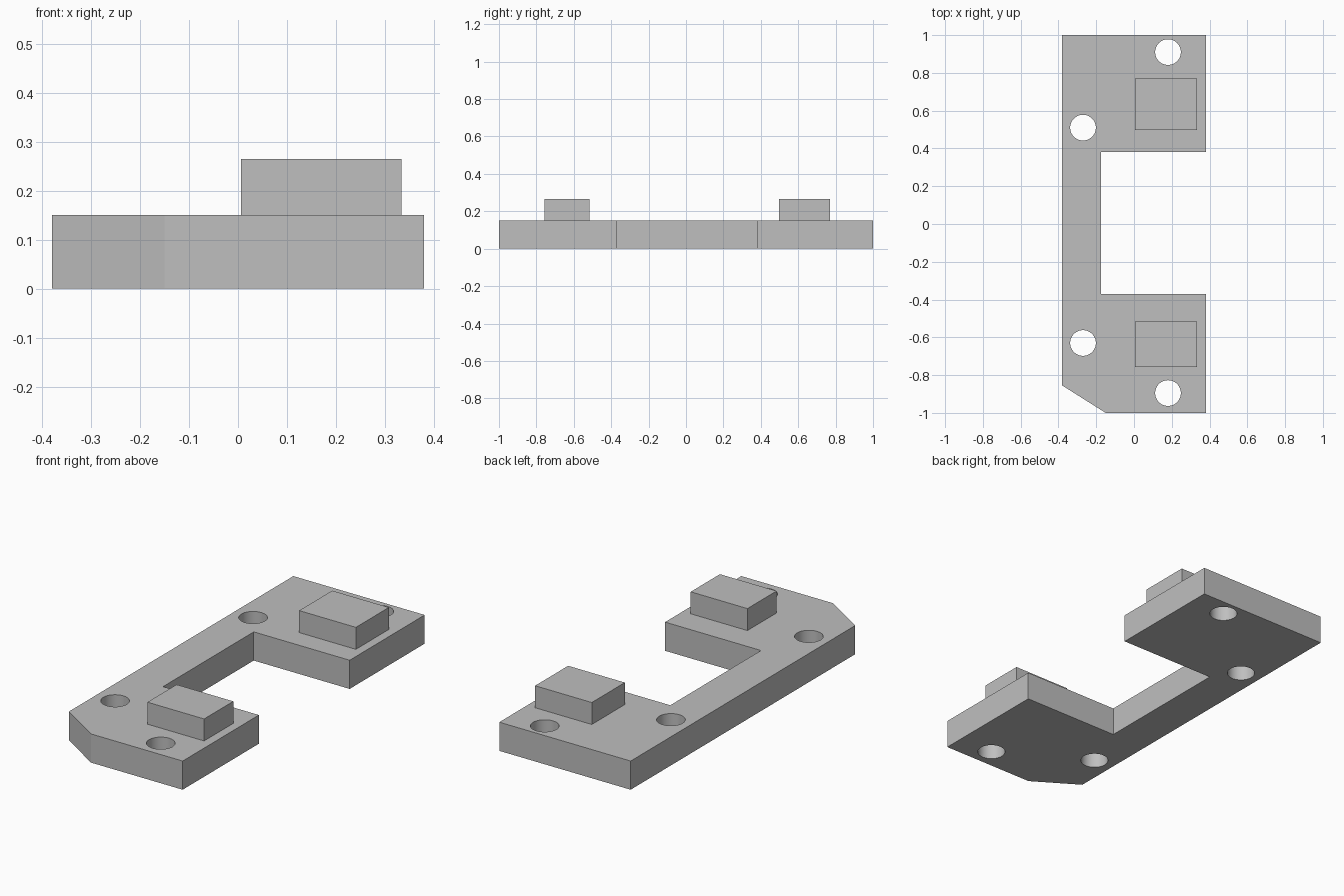
import bpy
import bmesh
from math import radians

cube = bpy.data.objects.get("Cube")
if cube:
    bpy.data.objects.remove(cube, do_unlink=True)

THICK = 0.15

grey = bpy.data.materials.new("plain grey")
grey.use_nodes = True
colour = (0.52, 0.52, 0.52, 1)
grey.diffuse_color = colour
grey.node_tree.nodes["Principled BSDF"].inputs["Base Color"].default_value = colour


def prism(name, outline, bottom, top):
    """Extrude a flat outline upwards into a solid part."""
    bm = bmesh.new()
    face = bm.faces.new([bm.verts.new((x, y, bottom)) for x, y in outline])
    up = bmesh.ops.extrude_face_region(bm, geom=[face])["geom"]
    verts = [v for v in up if isinstance(v, bmesh.types.BMVert)]
    bmesh.ops.translate(bm, verts=verts, vec=(0, 0, top - bottom))
    bmesh.ops.recalc_face_normals(bm, faces=bm.faces)
    mesh = bpy.data.meshes.new(name)
    bm.to_mesh(mesh)
    bm.free()
    mesh.materials.append(grey)
    obj = bpy.data.objects.new(name, mesh)
    bpy.context.collection.objects.link(obj)
    return obj


# C-shaped base plate with one clipped corner
plate = prism("base_plate", [
    (-0.38, -0.855), (-0.15, -1), (0.38, -1), (0.38, -0.37), (-0.175, -0.37),
    (-0.175, 0.38), (0.38, 0.38), (0.38, 1), (-0.38, 1)], 0, THICK)

# Four screw holes through the plate
cutters = []
for x, y in [(0.18, 0.91), (-0.27, 0.51), (-0.27, -0.63), (0.18, -0.895)]:
    bpy.ops.mesh.primitive_cylinder_add(
        vertices=48, radius=0.068, depth=THICK * 3, location=(x, y, THICK / 2))
    cutter = bpy.context.object
    cutter.name = "hole_cutter"
    cutter.hide_render = True
    cutter.data.materials.append(grey)
    cutters.append(cutter)
    cut = plate.modifiers.new("screw_hole", "BOOLEAN")
    cut.operation = "DIFFERENCE"
    cut.solver = "EXACT"
    cut.object = cutter

bpy.ops.object.select_all(action="DESELECT")
plate.select_set(True)
bpy.context.view_layer.objects.active = plate
for modifier in list(plate.modifiers):
    bpy.ops.object.modifier_apply(modifier=modifier.name)
for cutter in cutters:
    bpy.data.objects.remove(cutter, do_unlink=True)
bpy.ops.object.shade_smooth_by_angle(angle=radians(20))

# Raised blocks, one on each arm
for name, y0, y1 in [("front_block", -0.757, -0.516), ("back_block", 0.497, 0.77)]:
    prism(name, [(0.006, y0), (0.334, y0), (0.334, y1), (0.006, y1)], THICK, 0.265)
